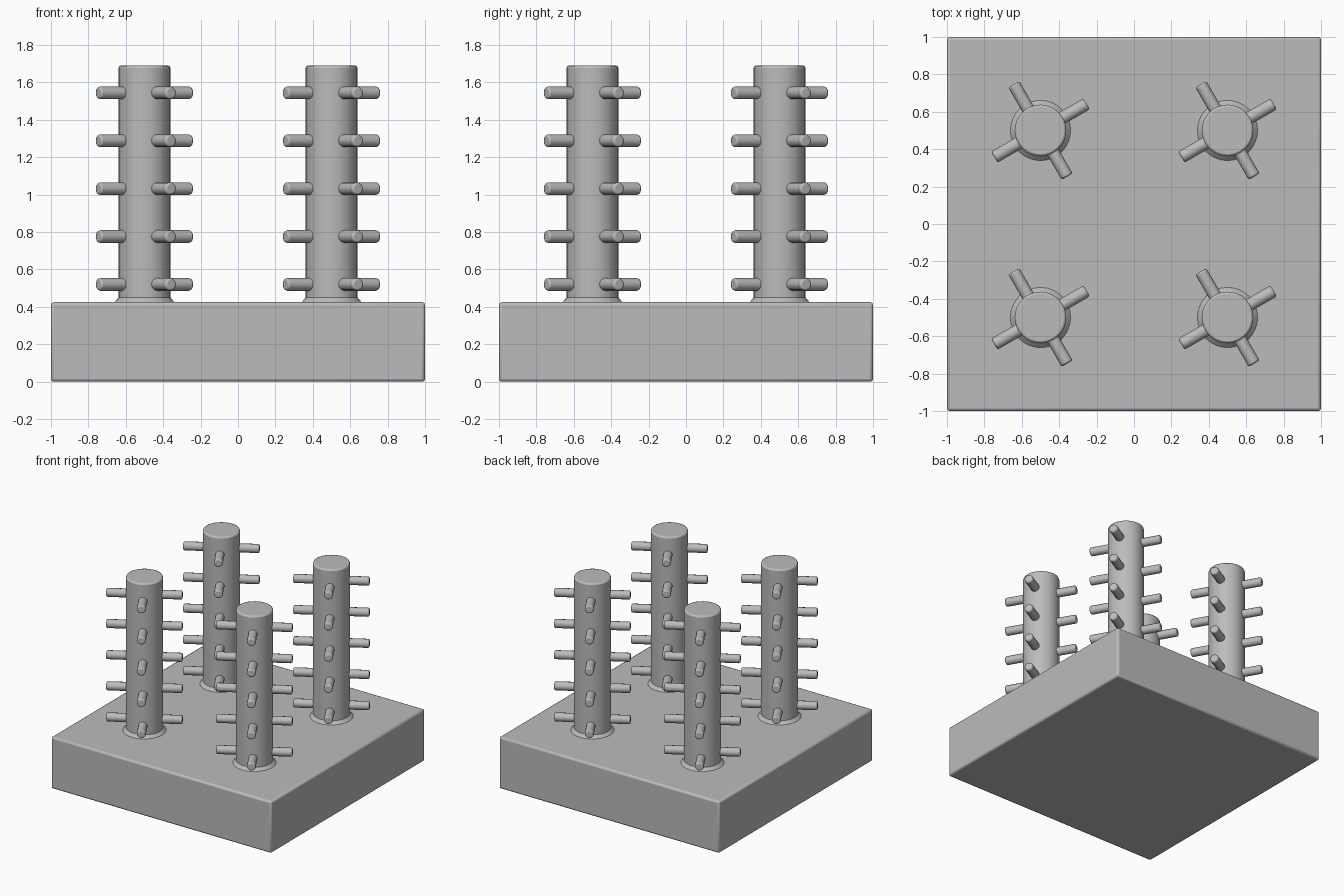
import bpy
import math
from mathutils import Vector

if "Cube" in bpy.data.objects:
    bpy.data.objects.remove(bpy.data.objects["Cube"])

GREY = (0.5, 0.5, 0.5, 1)
grey = bpy.data.materials.new("plain grey")
grey.use_nodes = True
grey.diffuse_color = GREY
grey.node_tree.nodes["Principled BSDF"].inputs["Base Color"].default_value = GREY


def finish(obj, name, bevel, segments=2):
    """Name, colour, soften the edges and smooth a part."""
    obj.name = name
    obj.data.materials.append(grey)
    bpy.ops.object.transform_apply(location=False, rotation=True, scale=True)
    mod = obj.modifiers.new("soft edges", "BEVEL")
    mod.width = bevel
    mod.segments = segments
    mod.limit_method = "ANGLE"
    mod.angle_limit = math.radians(40)
    bpy.ops.object.shade_smooth_by_angle(angle=math.radians(35))
    return obj


def cylinder(name, start, end, radius, sides, bevel):
    """Round bar between two points."""
    axis = end - start
    bpy.ops.mesh.primitive_cylinder_add(
        vertices=sides, radius=radius, depth=axis.length, location=(start + end) / 2,
        rotation=axis.to_track_quat("Z", "Y").to_euler())
    return finish(bpy.context.object, name, bevel)


BASE_TOP, POST_TOP = 0.425, 1.69
POST_RADIUS, PEG_RADIUS, PEG_REACH = 0.138, 0.034, 0.285
PEG_LEVELS = [0.52 + 0.256 * i for i in range(5)]
PEG_ANGLES = [math.radians(30 + 90 * i) for i in range(4)]

# Square base slab
bpy.ops.mesh.primitive_cube_add(size=1, location=(0, 0, BASE_TOP / 2))
bpy.context.object.scale = (2, 2, BASE_TOP)
finish(bpy.context.object, "base", 0.015)

corners = {"front_right": (-0.5, -0.5), "front_left": (0.5, -0.5),
           "back_right": (-0.5, 0.5), "back_left": (0.5, 0.5)}

for corner, (x, y) in corners.items():
    # Upright post with a small flare at its foot
    cylinder(corner + "_post", Vector((x, y, BASE_TOP - 0.05)),
             Vector((x, y, POST_TOP)), POST_RADIUS, 32, 0.012)
    bpy.ops.mesh.primitive_cone_add(
        vertices=32, radius1=POST_RADIUS + 0.025, radius2=POST_RADIUS - 0.004,
        depth=0.03, location=(x, y, BASE_TOP + 0.013))
    finish(bpy.context.object, corner + "_post_foot", 0.002, 1)

    # Rings of four pegs around the post
    for level, z in enumerate(PEG_LEVELS, 1):
        centre = Vector((x, y, z))
        for side, angle in enumerate(PEG_ANGLES, 1):
            out = Vector((math.cos(angle), math.sin(angle), 0))
            cylinder(f"{corner}_peg_{level}_{side}", centre + out * 0.1,
                     centre + out * PEG_REACH, PEG_RADIUS, 12, 0.01)
